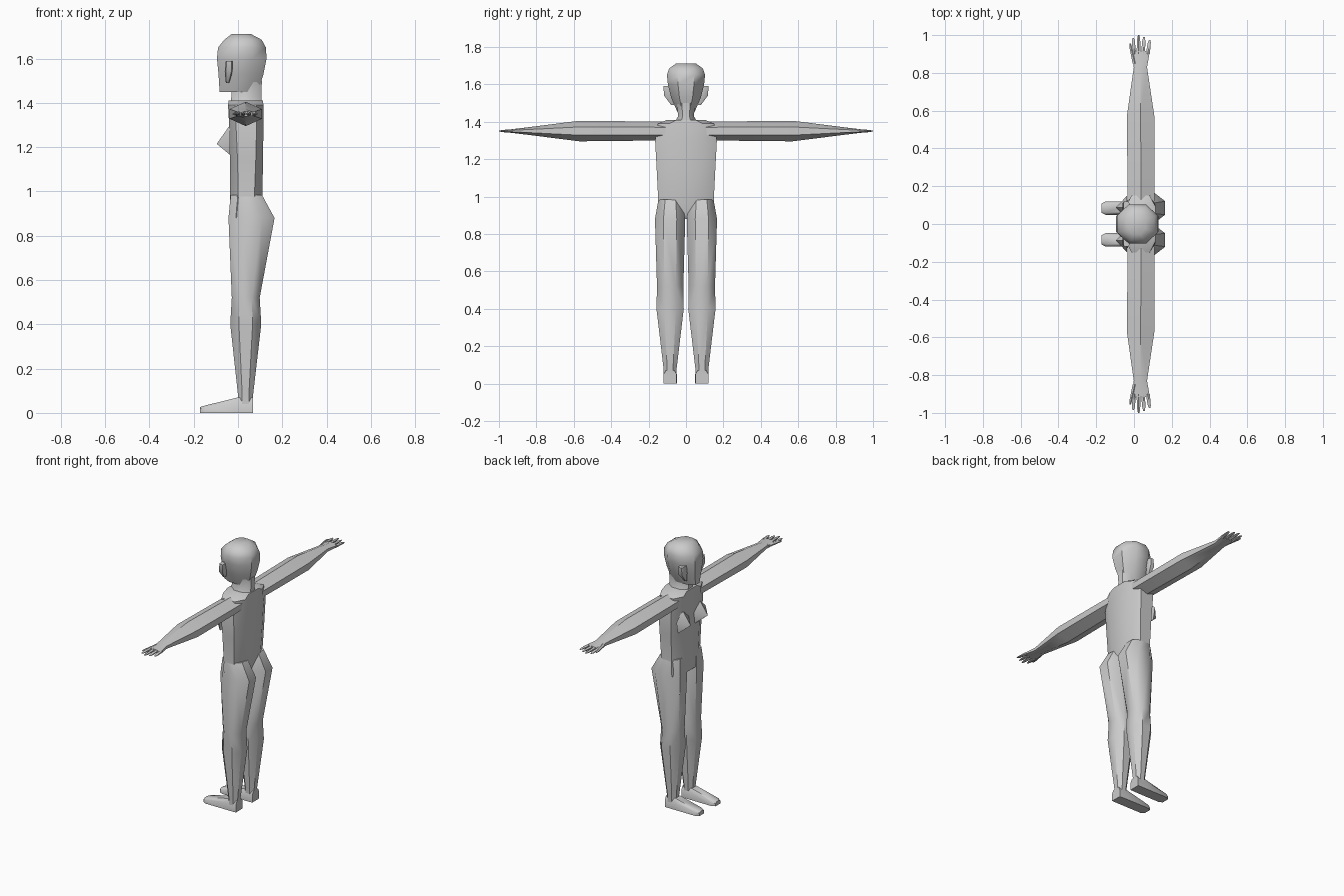
import bpy, bmesh
from mathutils import Vector

if "Cube" in bpy.data.objects:
    bpy.data.objects.remove(bpy.data.objects["Cube"])


def finish(bm, name, mirror):
    bmesh.ops.recalc_face_normals(bm, faces=bm.faces)
    me = bpy.data.meshes.new(name)
    bm.to_mesh(me)
    bm.free()
    ob = bpy.data.objects.new(name, me)
    bpy.context.collection.objects.link(ob)
    bpy.ops.object.select_all(action='DESELECT')
    ob.select_set(True)
    bpy.context.view_layer.objects.active = ob
    bpy.ops.object.shade_smooth_by_angle(angle=0.75)
    if mirror:
        m = ob.modifiers.new("Mirror", 'MIRROR')
        m.use_axis = (False, True, False)
        m.use_mirror_merge = False
    return ob


def loft(name, rings, mirror=False):
    """Skin a list of equal-length point rings and cap both ends."""
    bm = bmesh.new()
    vs = [[bm.verts.new(p) for p in r] for r in rings]
    n = len(vs[0])
    for a, b in zip(vs, vs[1:]):
        for i in range(n):
            j = (i + 1) % n
            bm.faces.new((a[i], a[j], b[j], b[i]))
    bm.faces.new(vs[0])
    bm.faces.new(vs[-1])
    return finish(bm, name, mirror)


def octagon(z, x0, x1, y0, y1, c=0.28):
    """Horizontal chamfered rectangle."""
    dx, dy = (x1 - x0) * c, (y1 - y0) * c
    return [(x0 + dx, y0, z), (x1 - dx, y0, z), (x1, y0 + dy, z), (x1, y1 - dy, z),
            (x1 - dx, y1, z), (x0 + dx, y1, z), (x0, y1 - dy, z), (x0, y0 + dy, z)]


def hexagon(y, cx, hx, hz, z=1.35):
    """Arm section: vertical sides, ridge above and below."""
    s = 0.4 * hz
    return [(cx, y, z + hz), (cx + hx, y, z + s), (cx + hx, y, z - s),
            (cx, y, z - hz), (cx - hx, y, z - s), (cx - hx, y, z + s)]


# Torso
loft("torso", [octagon(z, a, b, -w, w, c) for z, a, b, w, c in [
    (0.88, -0.038, 0.09, 0.155, 0.25), (0.97, -0.035, 0.11, 0.148, 0.25),
    (1.15, -0.035, 0.113, 0.157, 0.22), (1.30, -0.04, 0.115, 0.165, 0.2),
    (1.39, -0.045, 0.115, 0.15, 0.2), (1.41, -0.042, 0.112, 0.10, 0.25)]])

# Head and neck
loft("neck", [octagon(z, a, b, -w, w) for z, a, b, w in [
    (1.38, -0.035, 0.11, 0.07), (1.43, -0.03, 0.105, 0.042), (1.50, -0.03, 0.108, 0.05)]])
loft("head", [octagon(z, a, b, -w, w) for z, a, b, w in [
    (1.45, -0.083, 0.09, 0.045), (1.53, -0.088, 0.115, 0.08),
    (1.60, -0.095, 0.129, 0.097), (1.65, -0.09, 0.126, 0.102),
    (1.685, -0.062, 0.107, 0.09), (1.71, -0.03, 0.06, 0.055)]])
loft("ear", [octagon(z, a, b, 0.065, w, 0.15) for z, a, b, w in [
    (1.49, -0.055, -0.04, 0.08), (1.54, -0.06, -0.025, 0.118),
    (1.59, -0.055, -0.025, 0.12)]], True)

# Pointed chest forms
bm = bmesh.new()
tip = bm.verts.new((-0.096, 0.088, 1.215))
base = [bm.verts.new((-0.036, y, z)) for y, z in
        [(0.088, 1.30), (0.15, 1.24), (0.135, 1.165), (0.04, 1.165), (0.025, 1.24)]]
for i in range(5):
    bm.faces.new((tip, base[i], base[(i + 1) % 5]))
bm.faces.new(base)
finish(bm, "breast", True)

# Legs, including the buttocks
loft("leg", [octagon(*r) for r in [
    (0.04, 0.0, 0.068, 0.05, 0.12), (0.08, 0.0, 0.068, 0.05, 0.12),
    (0.40, -0.035, 0.105, 0.012, 0.158), (0.52, -0.028, 0.098, 0.014, 0.155),
    (0.88, -0.043, 0.165, 0.004, 0.166), (0.985, -0.033, 0.108, 0.02, 0.147)]], True)

# Feet
loft("foot", [[(x, a, 0), (x, b, 0), (x, b, h * 0.7), (x, b - 0.012, h),
               (x, a + 0.012, h), (x, a, h * 0.7)] for x, a, b, h in [
    (0.068, 0.05, 0.12, 0.07), (0.0, 0.048, 0.12, 0.07),
    (-0.15, 0.048, 0.12, 0.033), (-0.172, 0.06, 0.108, 0.026)]], True)

# Arms with flat palms
loft("arm", [hexagon(*r) for r in [
    (0.10, 0.037, 0.07, 0.05), (0.20, 0.037, 0.071, 0.051),
    (0.57, 0.035, 0.073, 0.055), (0.83, 0.034, 0.035, 0.022),
    (0.915, 0.036, 0.048, 0.012)]], True)

# Fingers: root x, root y, tip x, tip y
for i, (xa, ya, xb, yb) in enumerate([
        (0.004, 0.85, -0.021, 0.955), (0.0, 0.90, -0.004, 0.985), (0.024, 0.90, 0.025, 1.0),
        (0.048, 0.90, 0.053, 0.99), (0.073, 0.90, 0.083, 0.975)]):
    ym = ya + (yb - ya) * 0.8
    xm = xa + (xb - xa) * 0.8
    loft("thumb" if i == 0 else "finger", [
        hexagon(ya, xa, 0.011, 0.012), hexagon(ym, xm, 0.008, 0.006),
        hexagon(yb, xb, 0.004, 0.002)], True)
